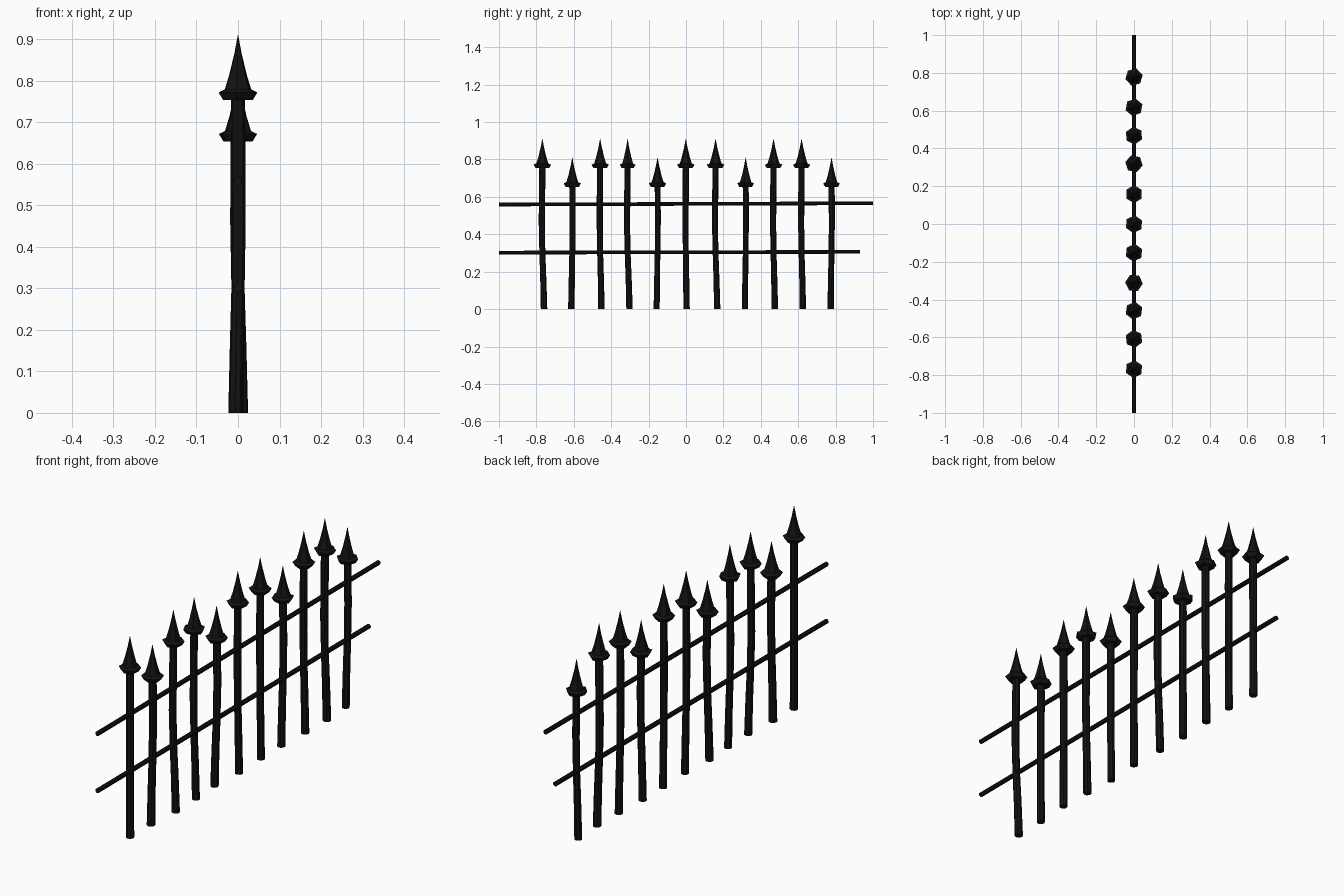
import bpy, bmesh, math, random

if "Cube" in bpy.data.objects:
    bpy.data.objects.remove(bpy.data.objects["Cube"])

random.seed(4)
iron = bpy.data.materials.new("black_iron")
iron.diffuse_color = (0.006, 0.006, 0.006, 1)
iron.use_nodes = True
iron.node_tree.nodes["Principled BSDF"].inputs["Base Color"].default_value = iron.diffuse_color


def loft(name, rings, sides):
    """Join rings of (centre x, y, z, radius, turn) into a closed flat-faced solid."""
    bm = bmesh.new()
    loops = []
    for cx, cy, z, r, turn in rings:
        loops.append([bm.verts.new((cx + r * math.cos(turn + math.tau * i / sides),
                                    cy + r * math.sin(turn + math.tau * i / sides), z))
                      for i in range(sides)])
    for a, b in zip(loops, loops[1:]):
        for i in range(sides):
            j = (i + 1) % sides
            bm.faces.new((a[i], a[j], b[j], b[i]))
    bm.faces.new(loops[0][::-1])
    bm.faces.new(loops[-1])
    mesh = bpy.data.meshes.new(name)
    bm.to_mesh(mesh)
    bm.free()
    obj = bpy.data.objects.new(name, mesh)
    mesh.materials.append(iron)
    bpy.context.collection.objects.link(obj)
    return obj


# Uneven posts: y at the spike, y shift at the foot, x shift at the foot
posts = [(-0.768, 0.009, -0.006), (-0.608, -0.005, -0.004), (-0.459, 0.007, 0.007),
         (-0.312, 0.010, 0.002), (-0.152, -0.005, -0.007), (-0.001, 0.004, 0.003),
         (0.158, 0.009, -0.003), (0.319, -0.004, -0.005), (0.468, 0.007, 0.002),
         (0.618, 0.007, 0.005), (0.778, -0.005, -0.005)]

for n, (y, dy, dx) in enumerate(posts):
    drop = 0.1 if n % 3 == 1 else 0.0          # every third post is shorter
    turn = random.uniform(0, math.tau)

    # Bent post shaft: height, bend share, radius
    top = 0.765 - drop
    shaft = [(0, 1, 0.0175), (0.16, 0.55, 0.0165), (0.3, 0, 0.016),
             (0.46, -0.35, 0.0165), (0.6, -0.2, 0.017), (top, 0, 0.0165)]
    loft(f"post_{n + 1}", [(dx * k, y + dy * k, z, r, turn) for z, k, r in shaft], 8)

    # Flared spike on top
    spike = [(0.754, 0.036), (0.772, 0.047), (0.779, 0.032),
             (0.815, 0.021), (0.865, 0.009), (0.910, 0.0005)]
    loft(f"spike_{n + 1}", [(0, y, z - drop, r, turn) for z, r in spike], 6)

# Two horizontal rails, laid along y and tilted very slightly
for name, z0, z1, end in (("upper_rail", 0.559, 0.566, 1.0), ("lower_rail", 0.302, 0.306, 0.93)):
    length = end + 1.0
    rail = loft(name, [(0, 0, -length / 2, 0.0105, math.pi / 8),
                       (0, 0, length / 2, 0.0105, math.pi / 8)], 8)
    rail.rotation_euler.x = -math.pi / 2 + math.atan2(z1 - z0, length)
    rail.location = (0, (end - 1.0) / 2, (z0 + z1) / 2)
